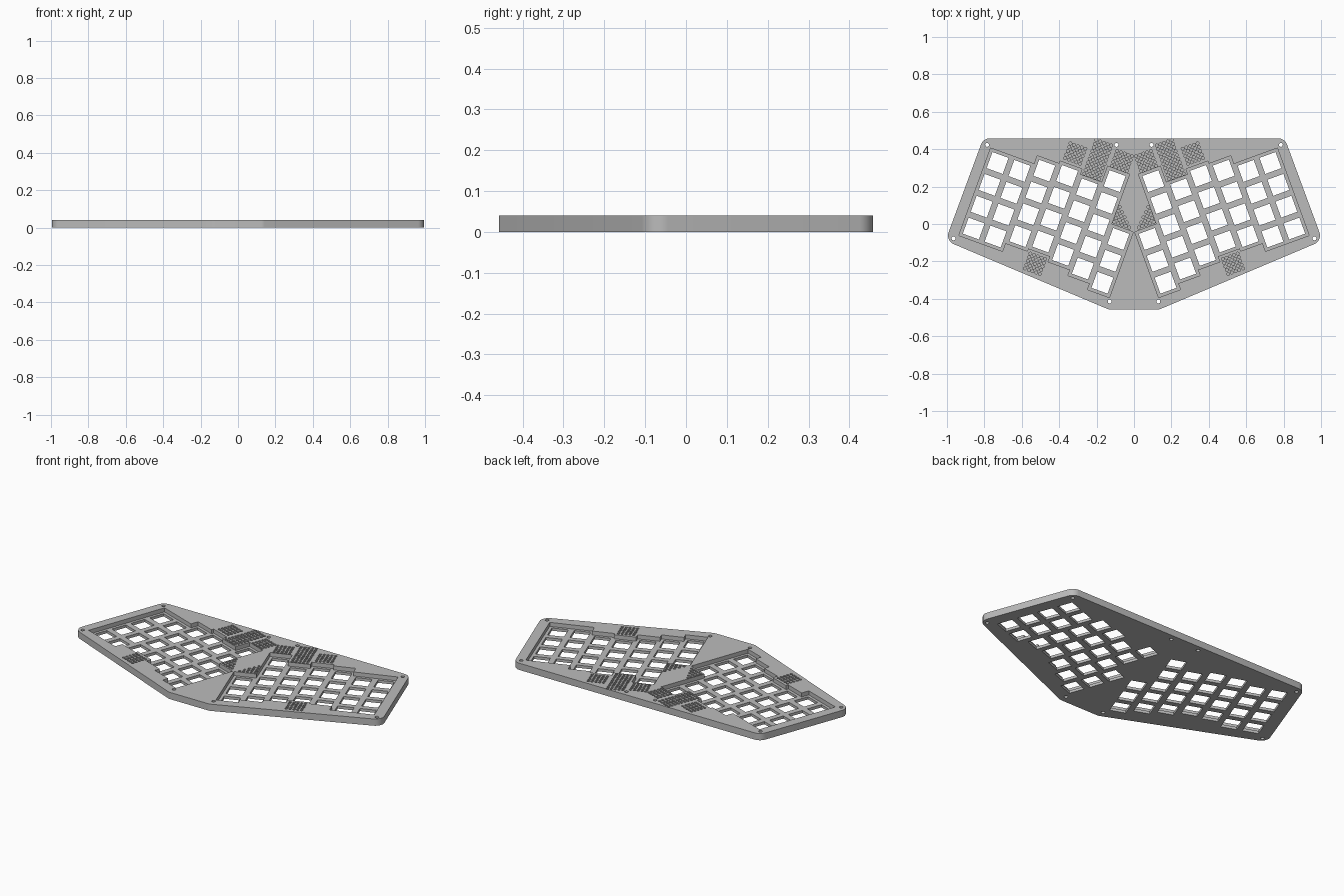
import bpy, bmesh, math
from mathutils import Vector

if "Cube" in bpy.data.objects:
    bpy.data.objects.remove(bpy.data.objects["Cube"], do_unlink=True)

TILT = math.radians(20)
PITCH = 0.1243
HOLE = 0.0915
TOP, FLOOR = 0.04, 0.016
DOT = 0.0212
# Columns from the inner one outwards: (centre of the top key, number of keys)
COLUMNS = [(-0.104, 3), (0.18, 5), (0.088, 4), (0.119, 4), (0.104, 4), (0.057, 4), (0.057, 4)]


def column_u(i):
    return 0.797 - PITCH * (6 - i)


def place(u, v, side):
    """Tilted key grid to model coordinates."""
    c, s = math.cos(TILT), math.sin(TILT)
    return Vector((side * (u * c - v * s), u * s + v * c))


def prism(bm, points, z0, z1):
    face = bm.faces.new([bm.verts.new((p[0], p[1], z0)) for p in points])
    ext = bmesh.ops.extrude_face_region(bm, geom=[face])["geom"]
    for v in ext:
        if isinstance(v, bmesh.types.BMVert):
            v.co.z = z1


def ring(x, y, r, n):
    return [(x + r * math.cos(2 * math.pi * k / n), y + r * math.sin(2 * math.pi * k / n)) for k in range(n)]


def fillet(points, radius, steps=6):
    """Round every corner of a convex outline."""
    out = []
    for i, p in enumerate(points):
        a = (points[i - 1] - p).normalized()
        b = (points[(i + 1) % len(points)] - p).normalized()
        half = a.angle(b) / 2
        centre = p + (a + b).normalized() * radius / math.sin(half)
        start = p + a * radius / math.tan(half) - centre
        end = p + b * radius / math.tan(half) - centre
        for k in range(steps + 1):
            out.append(centre + start.lerp(end, k / steps).normalized() * radius)
    return out


def make(name, bm):
    bmesh.ops.recalc_face_normals(bm, faces=bm.faces)
    me = bpy.data.meshes.new(name)
    bm.to_mesh(me)
    bm.free()
    ob = bpy.data.objects.new(name, me)
    bpy.context.collection.objects.link(ob)
    return ob


# Case body
right = [Vector(p) for p in ((0.133, -0.458), (1.008, -0.089), (0.806, 0.458))]
left = [Vector((-p.x, p.y)) for p in reversed(right)]
bm = bmesh.new()
prism(bm, fillet(right + left, 0.05), 0, TOP)
case = make("keyboard_case", bm)

grey = bpy.data.materials.new("grey")
grey.use_nodes = True
colour = (0.5, 0.5, 0.5, 1)
grey.diffuse_color = colour
grey.node_tree.nodes["Principled BSDF"].inputs["Base Color"].default_value = colour
case.data.materials.append(grey)

recess, dots, holes = bmesh.new(), bmesh.new(), bmesh.new()
for side in (1, -1):
    # Stepped recess around the key columns
    upper, lower = [], []
    for i, (v, n) in enumerate(COLUMNS):
        for u in (column_u(i) - PITCH / 2, column_u(i) + PITCH / 2):
            upper.append(place(u, v + PITCH / 2, side))
            lower.append(place(u, v + PITCH / 2 - n * PITCH, side))
    prism(recess, upper + lower[::-1], FLOOR, TOP + 0.02)

    # Square switch holes
    for i, (v, n) in enumerate(COLUMNS):
        for k in range(n):
            h = HOLE / 2
            square = [place(column_u(i) + a * h, v - k * PITCH + b * h, side)
                      for a, b in ((-1, -1), (1, -1), (1, 1), (-1, 1))]
            prism(holes, square, -0.02, FLOOR + 0.01)

    # Blocks of blind vent dots: column, lowest row, number of rows
    spots = []
    for i, base, rows in ((1, 0.252, 5), (2, 0.162, 10), (3, 0.204, 5), (3, -0.423, 5)):
        spots += [(column_u(i) + (a - 2) * DOT, base + b * DOT) for a in range(5) for b in range(rows)]
    # Triangular block beside the inner column
    spots += [(0.102 - a * DOT, -0.026 + b * DOT) for a in range(5) for b in range(5 - a)]
    for u, v in spots:
        prism(dots, ring(*place(u, v, side), 0.0078, 10), FLOOR, TOP + 0.02)

    # Screw holes
    for x, y in ((0.785, 0.423), (0.965, -0.077), (0.13, -0.414), (0.094, 0.423)):
        prism(dots, ring(side * x, y, 0.0105, 16), -0.02, TOP + 0.02)

# Cut everything out of the case
cutters = [make("recess_cutter", recess), make("dot_cutter", dots), make("switch_hole_cutter", holes)]
for cutter in cutters:
    cutter.hide_render = True
    mod = case.modifiers.new(cutter.name, "BOOLEAN")
    mod.operation = "DIFFERENCE"
    mod.solver = "EXACT"
    mod.object = cutter
bpy.context.view_layer.update()
result = bpy.data.meshes.new_from_object(case.evaluated_get(bpy.context.evaluated_depsgraph_get()))
case.modifiers.clear()
case.data = result
for cutter in cutters:
    bpy.data.objects.remove(cutter, do_unlink=True)

bpy.ops.object.select_all(action="DESELECT")
case.select_set(True)
bpy.context.view_layer.objects.active = case
bpy.ops.object.shade_smooth_by_angle(angle=math.radians(30))
